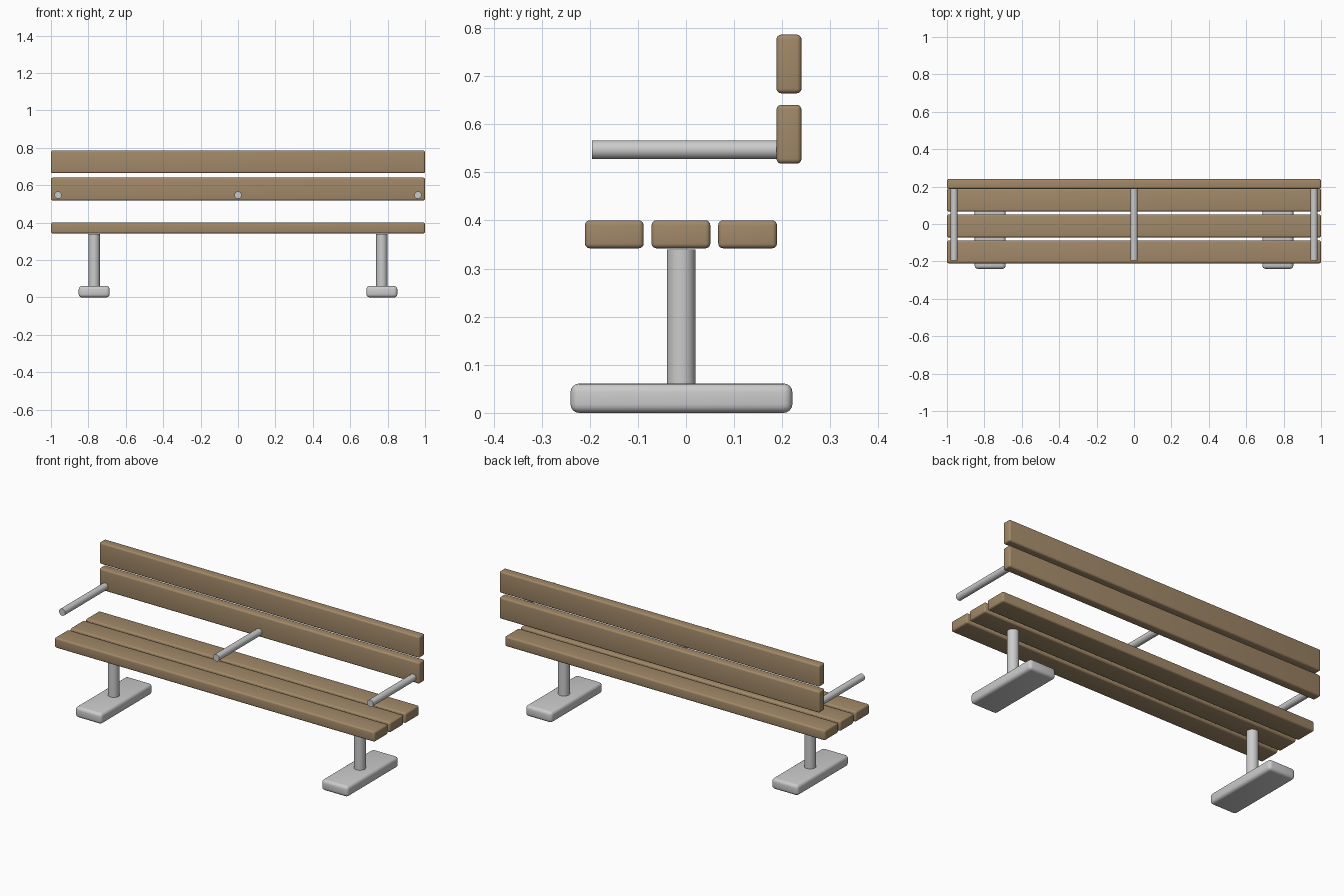
import bpy
from math import radians

if "Cube" in bpy.data.objects:
    bpy.data.objects.remove(bpy.data.objects["Cube"])

wood = bpy.data.materials.new("wood")
wood.diffuse_color = (0.36, 0.25, 0.14, 1)
wood.use_nodes = True
wood.node_tree.nodes["Principled BSDF"].inputs["Base Color"].default_value = wood.diffuse_color


def finish(ob, name):
    ob.name = name
    bpy.ops.object.shade_smooth_by_angle(angle=radians(35))


def rounded_box(name, lo, hi, bevel, mat=None):
    centre = [(a + b) / 2 for a, b in zip(lo, hi)]
    bpy.ops.mesh.primitive_cube_add(size=1, location=centre)
    ob = bpy.context.object
    ob.scale = [b - a for a, b in zip(lo, hi)]
    bpy.ops.object.transform_apply(location=False, rotation=False, scale=True)
    mod = ob.modifiers.new("rounding", 'BEVEL')
    mod.width = bevel
    mod.segments = 4
    bpy.ops.object.modifier_apply(modifier=mod.name)
    if mat:
        ob.data.materials.append(mat)
    finish(ob, name)


def rod(name, centre, radius, length, rot=(0, 0, 0)):
    bpy.ops.mesh.primitive_cylinder_add(vertices=32, radius=radius, depth=length,
                                        location=centre, rotation=rot)
    finish(bpy.context.object, name)


# Seat slats
for i in range(3):
    y = -0.21 + i * 0.1385
    rounded_box(f"seat_slat_{i + 1}", (-1, y, 0.342), (1, y + 0.122, 0.4), 0.01, wood)

# Backrest slats
for i, z in enumerate((0.518, 0.664)):
    rounded_box(f"back_slat_{i + 1}", (-1, 0.188, z), (1, 0.24, z + 0.122), 0.01, wood)

# Armrest rods
for side, x in (("left", -0.962), ("middle", 0), ("right", 0.962)):
    rod(f"armrest_{side}", (x, -0.0025, 0.547), 0.0195, 0.385, (radians(90), 0, 0))

# Posts and feet
for side, s in (("left", -1), ("right", 1)):
    x = 0.769 * s
    rod(f"post_{side}", (x, -0.01, 0.195), 0.03, 0.29)
    rounded_box(f"foot_{side}", (x - 0.083, -0.24, 0), (x + 0.083, 0.221, 0.061), 0.018)
